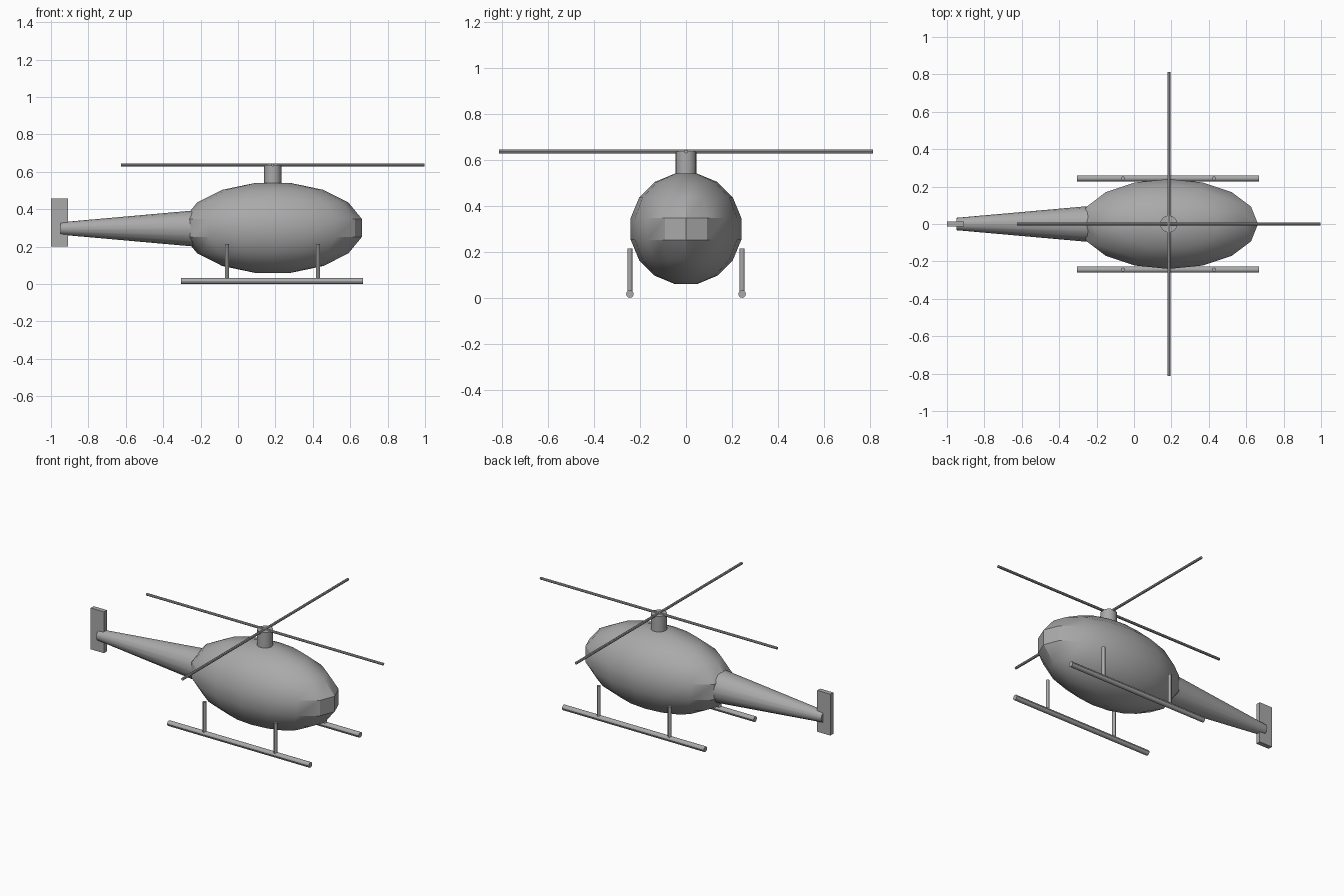
import bpy
import math
from mathutils import Vector

cube = bpy.data.objects.get("Cube")
if cube:
    bpy.data.objects.remove(cube)

grey = bpy.data.materials.new("plain grey")
grey.use_nodes = True
colour = (0.4, 0.4, 0.4, 1)
grey.diffuse_color = colour
grey.node_tree.nodes["Principled BSDF"].inputs["Base Color"].default_value = colour


def finish(obj, name, smooth=True):
    obj.name = name
    obj.data.materials.append(grey)
    if smooth:
        bpy.ops.object.shade_smooth_by_angle(angle=math.radians(30))
    return obj


def rod(name, start, end, r1, r2=None, sides=16):
    """Round or tapered bar between two points."""
    start, end = Vector(start), Vector(end)
    axis = end - start
    bpy.ops.mesh.primitive_cone_add(
        vertices=sides, radius1=r1, radius2=r1 if r2 is None else r2,
        depth=axis.length, location=(start + end) / 2,
        rotation=axis.to_track_quat('Z', 'Y').to_euler())
    return finish(bpy.context.object, name)


# Cabin: stretched sphere with flat top and bottom and a band at the middle
CX, CZ, N = 0.186, 0.3, 16
half_length, radius = 0.486, 0.245
verts, faces = [], []
for ring in range(N // 2):
    lat = math.pi * ((ring + 0.5) / (N // 2) - 0.5)
    for seg in range(N):
        lon = math.tau * seg / N
        verts.append((half_length * math.cos(lat) * math.cos(lon),
                      radius * math.cos(lat) * math.sin(lon),
                      radius * math.sin(lat)))
for ring in range(N // 2 - 1):
    for seg in range(N):
        a, b = ring * N + seg, ring * N + (seg + 1) % N
        faces.append((a, b, b + N, a + N))
faces.append(tuple(reversed(range(N))))
faces.append(tuple(range(len(verts) - N, len(verts))))
mesh = bpy.data.meshes.new("cabin")
mesh.from_pydata(verts, [], faces)
cabin = bpy.data.objects.new("cabin", mesh)
bpy.context.collection.objects.link(cabin)
cabin.location = (CX, 0, CZ)
bpy.ops.object.select_all(action='DESELECT')
cabin.select_set(True)
bpy.context.view_layer.objects.active = cabin
finish(cabin, "cabin")

# Tail boom and fin
rod("tail_boom", (-0.95, 0, 0.297), (-0.15, 0, 0.297), 0.033, 0.104)
bpy.ops.mesh.primitive_cube_add(size=1, location=(-0.955, 0, 0.328))
fin = bpy.context.object
fin.scale = (0.09, 0.029, 0.256)
finish(fin, "tail_fin", smooth=False)

# Mast and the two crossed rotor blades
rod("rotor_mast", (CX, 0, 0.5), (CX, 0, 0.637), 0.046)
span, blade_z = 0.812, 0.636
rod("rotor_blade_long", (CX - span, 0, blade_z), (CX + span, 0, blade_z), 0.008, sides=8)
rod("rotor_blade_cross", (CX, -span, blade_z), (CX, span, blade_z), 0.008, sides=8)

# Landing skids and their struts
for side, y in (("left", 0.244), ("right", -0.244)):
    rod(f"{side}_skid", (-0.304, y, 0.0165), (0.668, y, 0.0165), 0.0165, sides=12)
    for place, x in (("rear", -0.059), ("front", 0.428)):
        rod(f"{side}_{place}_strut", (x, y, 0.0165), (x, y, 0.215), 0.011, sides=12)
